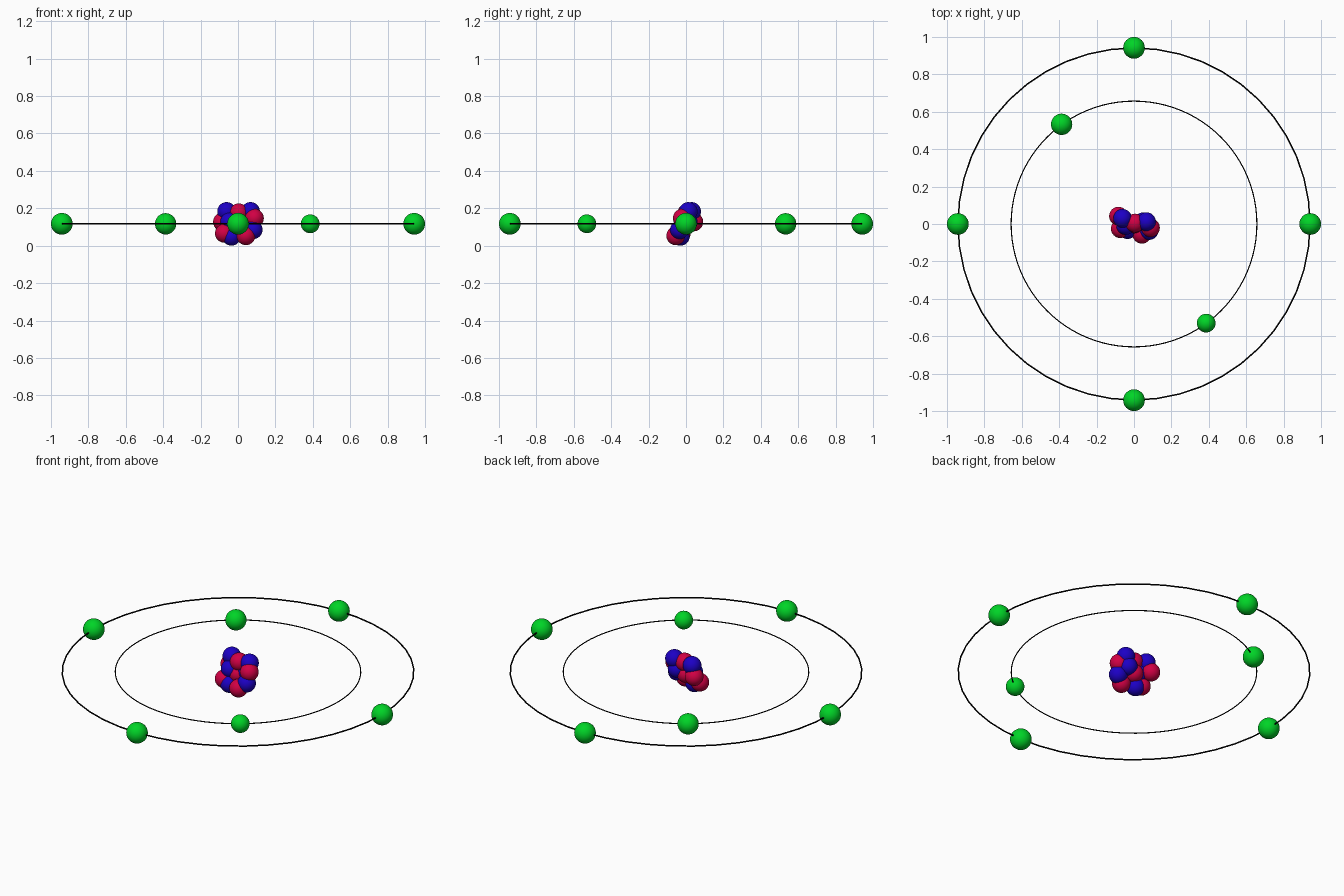
import bpy, math

if "Cube" in bpy.data.objects:
    bpy.data.objects.remove(bpy.data.objects["Cube"])

MID = 0.117  # height of the orbit plane


def material(name, rgb):
    m = bpy.data.materials.new(name)
    m.diffuse_color = (*rgb, 1)
    m.use_nodes = True
    m.node_tree.nodes["Principled BSDF"].inputs["Base Color"].default_value = m.diffuse_color
    return m


RED = material("crimson", (0.64, 0.0, 0.058))
BLUE = material("deep_blue", (0.012, 0.0, 0.56))
GREEN = material("green", (0.0, 0.66, 0.02))
BLACK = material("black", (0.0, 0.0, 0.0))


def finish(name, mat):
    ob = bpy.context.object
    ob.name = name
    ob.data.materials.append(mat)
    bpy.ops.object.shade_smooth()


def ball(name, loc, radius, mat):
    bpy.ops.mesh.primitive_uv_sphere_add(segments=32, ring_count=16, radius=radius, location=loc)
    finish(name, mat)


def ring(name, radius, tube, segments):
    bpy.ops.mesh.primitive_torus_add(major_radius=radius, minor_radius=tube,
                                     major_segments=segments, minor_segments=12,
                                     location=(0, 0, MID))
    finish(name, BLACK)


# Orbit rings
ring("outer_orbit", 0.941, 0.004, 48)
ring("inner_orbit", 0.657, 0.003, 96)

# Four electrons on the outer orbit
for i in range(4):
    a = i * math.pi / 2
    ball("outer_electron", (0.942 * math.cos(a), 0.942 * math.sin(a), MID), 0.058, GREEN)

# Two electrons on the inner orbit
ball("inner_electron_back", (-0.387, 0.533, MID), 0.057, GREEN)
ball("inner_electron_front", (0.386, -0.53, MID), 0.05, GREEN)

# Nucleus: six red and six blue balls packed together
protons = [(0.005, 0.005, 0.176), (-0.083, 0.042, 0.127), (0.088, -0.02, 0.147),
           (-0.073, -0.025, 0.066), (0.042, -0.055, 0.053), (0.0, 0.0, 0.107)]
neutrons = [(-0.061, 0.03, 0.183), (0.067, 0.012, 0.183), (-0.045, -0.008, 0.127),
            (0.081, -0.035, 0.085), (-0.035, -0.03, 0.05), (0.05, 0.012, 0.127)]
for p in protons:
    ball("proton", p, 0.05, RED)
for p in neutrons:
    ball("neutron", p, 0.05, BLUE)
